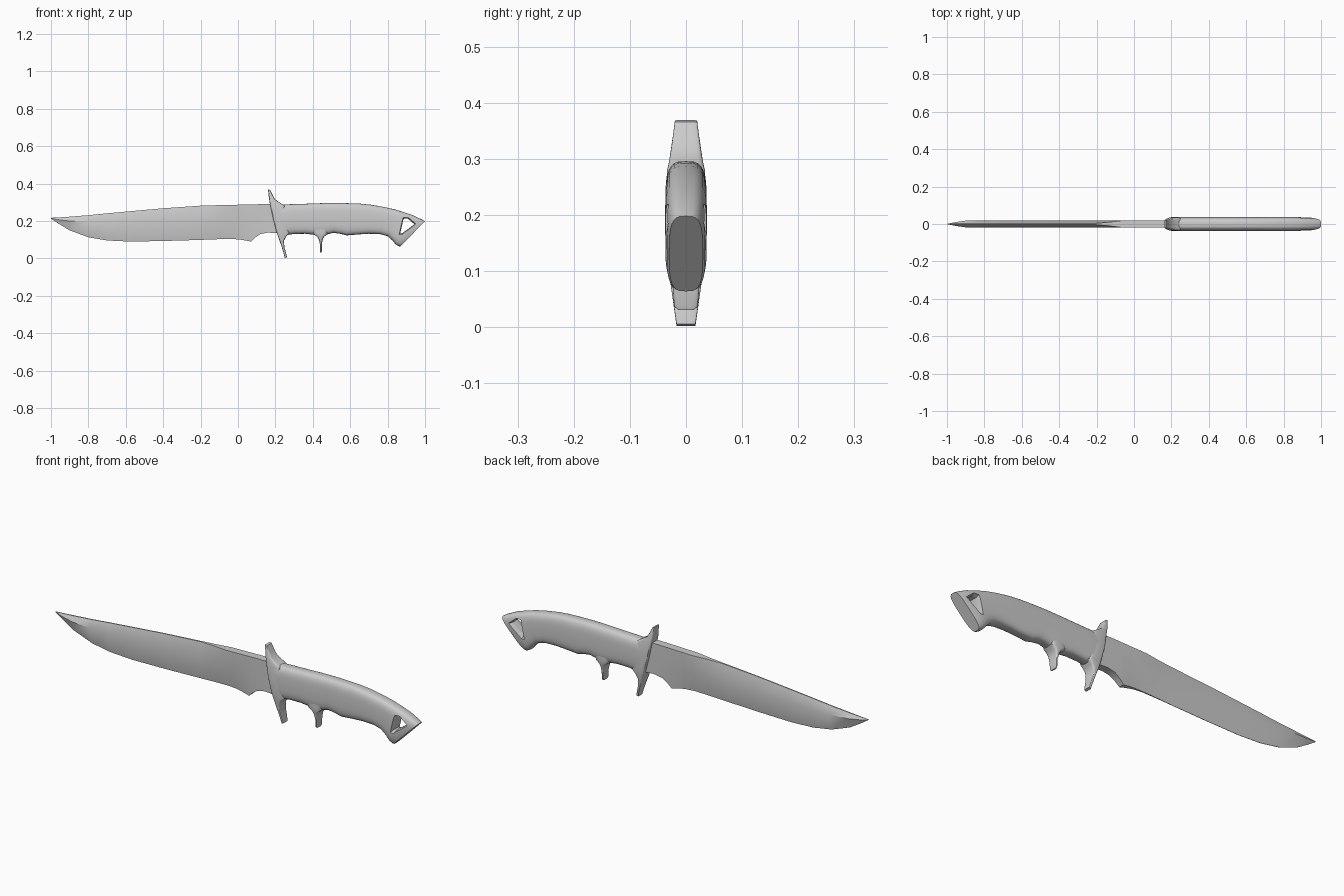
import bpy, bmesh, math
from mathutils import Vector


def skin(name, rings, smooth=True):
    """Bridge a list of equal-length point rings and cap both ends."""
    bm = bmesh.new()
    loops = [[bm.verts.new(p) for p in ring] for ring in rings]
    n = len(rings[0])
    for a, b in zip(loops, loops[1:]):
        for i in range(n):
            j = (i + 1) % n
            bm.faces.new((a[i], a[j], b[j], b[i]))
    bm.faces.new(loops[0])
    bm.faces.new(loops[-1])
    bmesh.ops.remove_doubles(bm, verts=bm.verts, dist=1e-5)
    bmesh.ops.recalc_face_normals(bm, faces=bm.faces)
    mesh = bpy.data.meshes.new(name)
    bm.to_mesh(mesh)
    bm.free()
    obj = bpy.data.objects.new(name, mesh)
    bpy.context.collection.objects.link(obj)
    if smooth:
        bpy.ops.object.select_all(action='DESELECT')
        obj.select_set(True)
        bpy.context.view_layer.objects.active = obj
        bpy.ops.object.shade_smooth_by_angle(angle=math.radians(35))
    return obj


def section(ax, az, bx, bz, half, power, n=32):
    """Rounded-box ring spanning A to B in the side plane, +-half in y."""
    a, b = Vector((ax, 0, az)), Vector((bx, 0, bz))
    mid, arm = (a + b) / 2, (b - a) / 2
    ring = []
    for i in range(n):
        t = 2 * math.pi * i / n
        c, s = math.cos(t), math.sin(t)
        u = math.copysign(abs(c) ** (2 / power), c)
        v = math.copysign(abs(s) ** (2 / power), s)
        ring.append(mid + arm * u + Vector((0, half * v, 0)))
    return ring


# Blade: x, edge z, ridge z, spine z, half thickness at edge, ridge, spine
blade = [
    (-1.00, .213, .215, .217, .0005, .001, .0005),
    (-0.96, .186, .207, .219, .001, .009, .002),
    (-0.90, .150, .200, .223, .001, .018, .003),
    (-0.80, .113, .195, .231, .001, .020, .003),
    (-0.70, .096, .194, .241, .001, .020, .003),
    (-0.58, .090, .195, .252, .001, .020, .003),
    (-0.40, .093, .198, .268, .001, .020, .003),
    (-0.20, .099, .202, .282, .001, .020, .004),
    (-0.13, .102, .204, .284, .002, .020, .010),
    (-0.05, .104, .205, .286, .003, .020, .020),
    (0.00, .102, .200, .287, .006, .020, .020),
    (0.04, .096, .190, .288, .010, .020, .020),
    (0.07, .090, .180, .289, .014, .020, .020),
    (0.09, .110, .180, .289, .016, .020, .020),
    (0.12, .130, .180, .290, .018, .020, .020),
    (0.16, .138, .180, .290, .019, .020, .020),
    (0.23, .134, .180, .290, .020, .020, .020),
]
skin("blade", [[(x, -e, lo), (x, -r, mid), (x, -s, hi), (x, s, hi), (x, r, mid), (x, e, lo)]
               for x, lo, mid, hi, e, r, s in blade])

# Handle: bottom point and top point of each slice, half thickness
handle_slices = [
    (.212, .128, .175, .285, .034), (.260, .125, .235, .288, .037),
    (.300, .131, .290, .290, .037), (.360, .132, .360, .292, .037),
    (.410, .126, .410, .294, .037), (.470, .126, .470, .296, .037),
    (.510, .137, .510, .296, .037), (.550, .131, .552, .296, .037),
    (.580, .123, .590, .295, .037), (.640, .128, .650, .293, .037),
    (.700, .132, .710, .287, .037), (.760, .130, .775, .276, .037),
    (.800, .119, .835, .263, .037), (.825, .097, .885, .248, .037),
    (.843, .075, .935, .231, .037), (.860, .065, .985, .207, .034),
    (.867, .064, 1.00, .198, .030),
]
handle = skin("handle", [section(*s, 3.4) for s in handle_slices])

# Lanyard hole, flared towards both sides
hole = [(.868, .137), (.885, .212), (.908, .213), (.943, .183), (.880, .136)]
cx = sum(p[0] for p in hole) / len(hole)
cz = sum(p[1] for p in hole) / len(hole)
cutter = skin("lanyard_hole_cutter",
              [[(cx + (x - cx) * k, y, cz + (z - cz) * k) for x, z in hole]
               for y, k in ((-.05, 1.35), (-.015, 1), (.015, 1), (.05, 1.35))], False)
cutter.hide_render = True
cutter.hide_set(True)
cut = handle.modifiers.new("lanyard_hole", 'BOOLEAN')
cut.operation = 'DIFFERENCE'
cut.object = cutter
cut.solver = 'EXACT'

# Guard: blade-side point and handle-side point, half thickness
guard_slices = [
    (.250, .002, .262, .006, .017), (.243, .030, .256, .032, .021),
    (.234, .060, .248, .060, .025), (.222, .095, .246, .095, .030),
    (.213, .122, .258, .117, .034), (.205, .145, .275, .135, .036),
    (.188, .210, .250, .210, .037), (.175, .270, .250, .282, .034),
    (.170, .296, .226, .297, .030), (.166, .318, .199, .315, .027),
    (.163, .345, .184, .342, .023), (.160, .369, .172, .366, .020),
]
skin("guard", [section(*s, 6) for s in guard_slices])

# Finger prong under the handle
prong_slices = [
    (.440, .031, .446, .031, .014), (.439, .037, .448, .037, .021),
    (.438, .075, .449, .075, .024), (.433, .100, .452, .100, .029),
    (.424, .116, .460, .116, .033), (.400, .131, .480, .131, .035),
    (.395, .160, .485, .160, .034),
]
skin("finger_prong", [section(*s, 4) for s in prong_slices])
